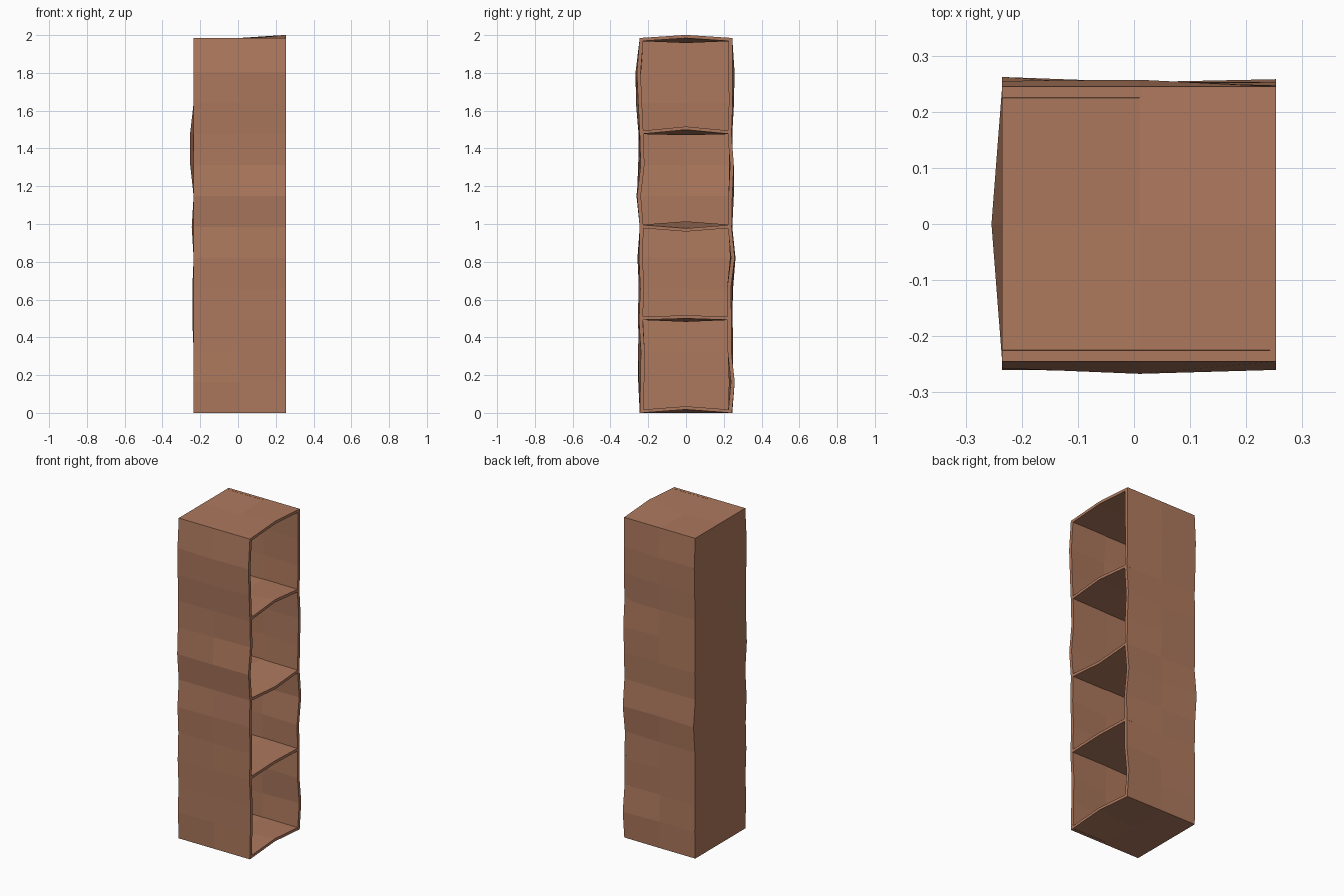
import bpy

if "Cube" in bpy.data.objects:
    bpy.data.objects.remove(bpy.data.objects["Cube"])

STEP = 0.164          # height of one wall segment
T = 0.02              # board thickness
X = [-0.235, 0.01, 0.253]
Y = 0.245

wood = bpy.data.materials.new("wood")
wood.diffuse_color = (0.42, 0.19, 0.11, 1)
wood.use_nodes = True
wood.node_tree.nodes["Principled BSDF"].inputs["Base Color"].default_value = wood.diffuse_color


def slab(name, outer, offset):
    """Closed board from a grid of outer points and an inward offset vector."""
    n, m = len(outer), len(outer[0])
    verts = [p for row in outer for p in row]
    verts += [tuple(a + b for a, b in zip(p, offset)) for p in verts]
    half = n * m
    faces = []
    for i in range(n - 1):
        for j in range(m - 1):
            q = [i * m + j, i * m + j + 1, (i + 1) * m + j + 1, (i + 1) * m + j]
            faces += [q, [half + k for k in reversed(q)]]
    rim = [j for j in range(m)]
    rim += [i * m + m - 1 for i in range(1, n)]
    rim += [(n - 1) * m + j for j in range(m - 2, -1, -1)]
    rim += [i * m for i in range(n - 2, 0, -1)]
    for a, b in zip(rim, rim[1:] + rim[:1]):
        faces.append([b, a, a + half, b + half])
    mesh = bpy.data.meshes.new(name)
    mesh.from_pydata(verts, [], faces)
    mesh.materials.append(wood)
    obj = bpy.data.objects.new(name, mesh)
    bpy.context.collection.objects.link(obj)
    # consistent outward normals
    import bmesh
    bm = bmesh.new()
    bm.from_mesh(mesh)
    bmesh.ops.recalc_face_normals(bm, faces=bm.faces)
    bm.to_mesh(mesh)
    bm.free()
    return obj


# Wavy side walls: outward bulge in millimetres per level, at back, middle, front
left_wave = [(0, 0, 0), (8, 5, -4), (2, 9, -6), (10, 2, 4), (4, 6, -3), (12, 9, 4), (0, 0, 0),
             (15, 17, 14), (8, 3, -5), (6, 4, 0), (10, 20, 8), (12, 22, 15), (0, 0, 0)]
right_wave = [(0, 0, -2), (5, 2, 13), (4, -4, -5), (0, 2, -4), (4, 0, -8), (17, 8, 13), (0, 0, -3),
              (5, 8, 0), (3, 4, 8), (0, 0, -4), (6, 9, 2), (10, 12, 0), (0, 0, 0)]
for name, wave, s in (("left_wall", left_wave, -1), ("right_wall", right_wave, 1)):
    grid = [[(x, s * (Y + w / 1000), k * STEP + (0.017 if k == 12 else 0))
             for x, w in zip(X, row)] for k, row in enumerate(wave)]
    slab(name, grid, (0, -s * T, 0))

# Back panel, bulging along its centre line
bulge = [0, 0, 0, 7, 7, 0, 10, 0, 18, 19, 0, 0, 0]
grid = [[(X[0] - (b / 1000 if y == 0 else 0), y, k * STEP + (0.014 if k == 12 else 0))
         for y in (-Y, 0, Y)] for k, b in enumerate(bulge)]
slab("back_panel", grid, (T, 0, 0))

# Boards: lift of the centre line in millimetres at back, middle, front
boards = [("bottom_board", (0, 0, 18)), ("shelf_1", (0, -10, 8)), ("shelf_2", (0, 18, -19)),
          ("shelf_3", (0, -6, 23)), ("top_board", (0, -10, 16))]
for i, (name, lift) in enumerate(boards):
    z = 3 * STEP * i - (0.005 if i == 2 else 0)
    edge = 0.003
    grid = [[(x, y, z + (h / 1000 if y == 0 else 0))
             for y in (-Y + edge, 0, Y - edge)] for x, h in zip(X, lift)]
    slab(name, grid, (0, 0, T - 0.003))
